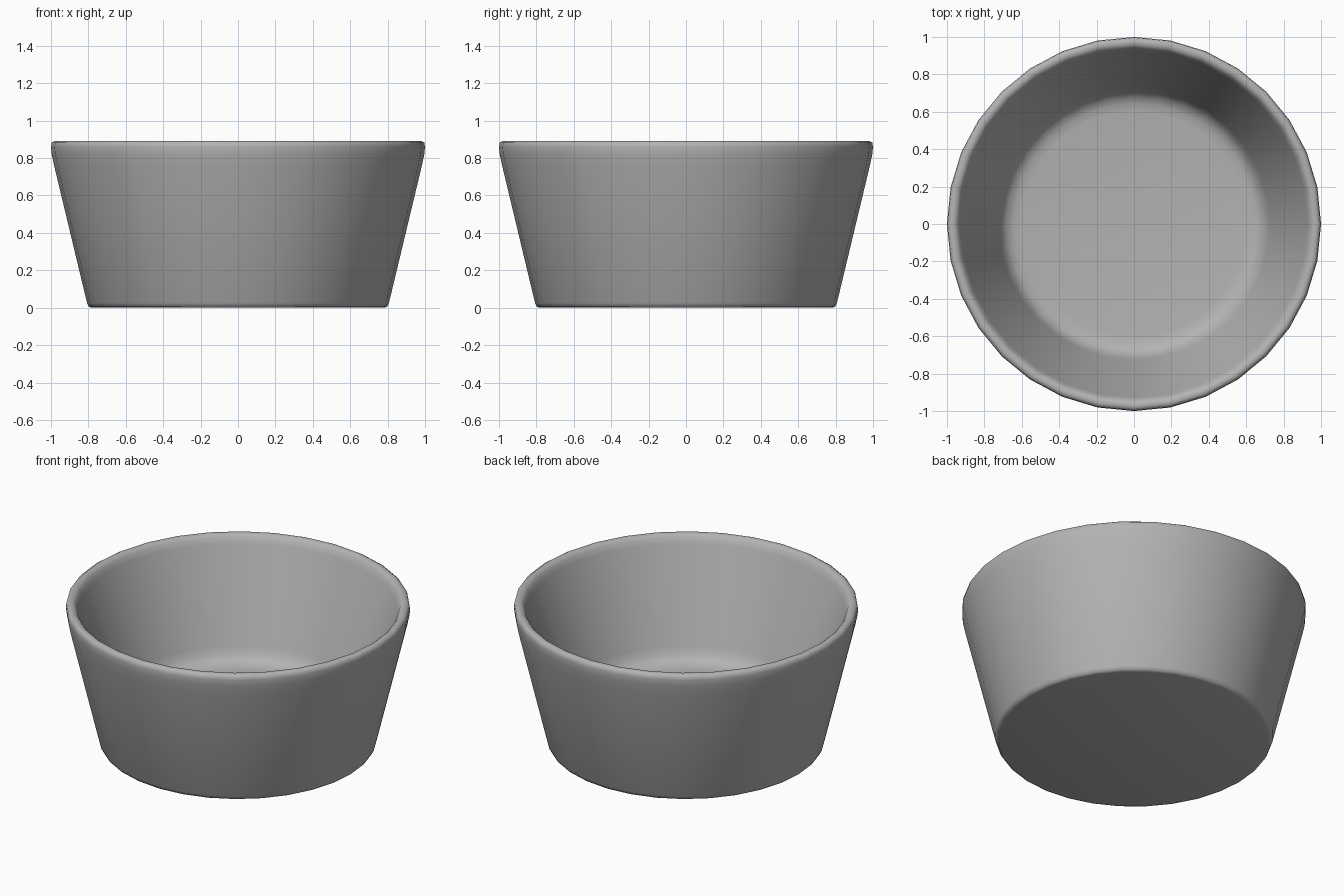
import bpy, bmesh, math

if "Cube" in bpy.data.objects:
    bpy.data.objects.remove(bpy.data.objects["Cube"])

SIDES = 32

# bowl profile (radius, height): underside, outer wall, rounded rim, inner wall, floor
profile = [
    (0.0, 0.0), (0.78, 0.0), (0.797, 0.005), (0.807, 0.025),
    (0.982, 0.755), (0.996, 0.82), (1.0, 0.86), (0.996, 0.882), (0.98, 0.892),
    (0.958, 0.889), (0.942, 0.875), (0.928, 0.84),
    (0.725, 0.275), (0.708, 0.232), (0.68, 0.202), (0.645, 0.187), (0.60, 0.182),
    (0.0, 0.182),
]

# spin the profile around z
bm = bmesh.new()
verts = [bm.verts.new((r, 0, z)) for r, z in profile]
edges = [bm.edges.new(pair) for pair in zip(verts, verts[1:])]
bmesh.ops.spin(bm, geom=verts + edges, cent=(0, 0, 0), axis=(0, 0, 1),
               angle=math.tau, steps=SIDES, use_duplicate=False)
bmesh.ops.remove_doubles(bm, verts=bm.verts, dist=0.0005)
bmesh.ops.recalc_face_normals(bm, faces=bm.faces)

mesh = bpy.data.meshes.new("bowl")
bm.to_mesh(mesh)
bm.free()
bowl = bpy.data.objects.new("bowl", mesh)
bpy.context.collection.objects.link(bowl)

# dull grey ceramic
glaze = bpy.data.materials.new("grey_glaze")
glaze.diffuse_color = (0.45, 0.45, 0.45, 1)
glaze.use_nodes = True
glaze.node_tree.nodes["Principled BSDF"].inputs["Base Color"].default_value = glaze.diffuse_color
mesh.materials.append(glaze)

# smooth surface
bpy.context.view_layer.objects.active = bowl
bowl.select_set(True)
bpy.ops.object.shade_smooth_by_angle(angle=math.radians(60))
